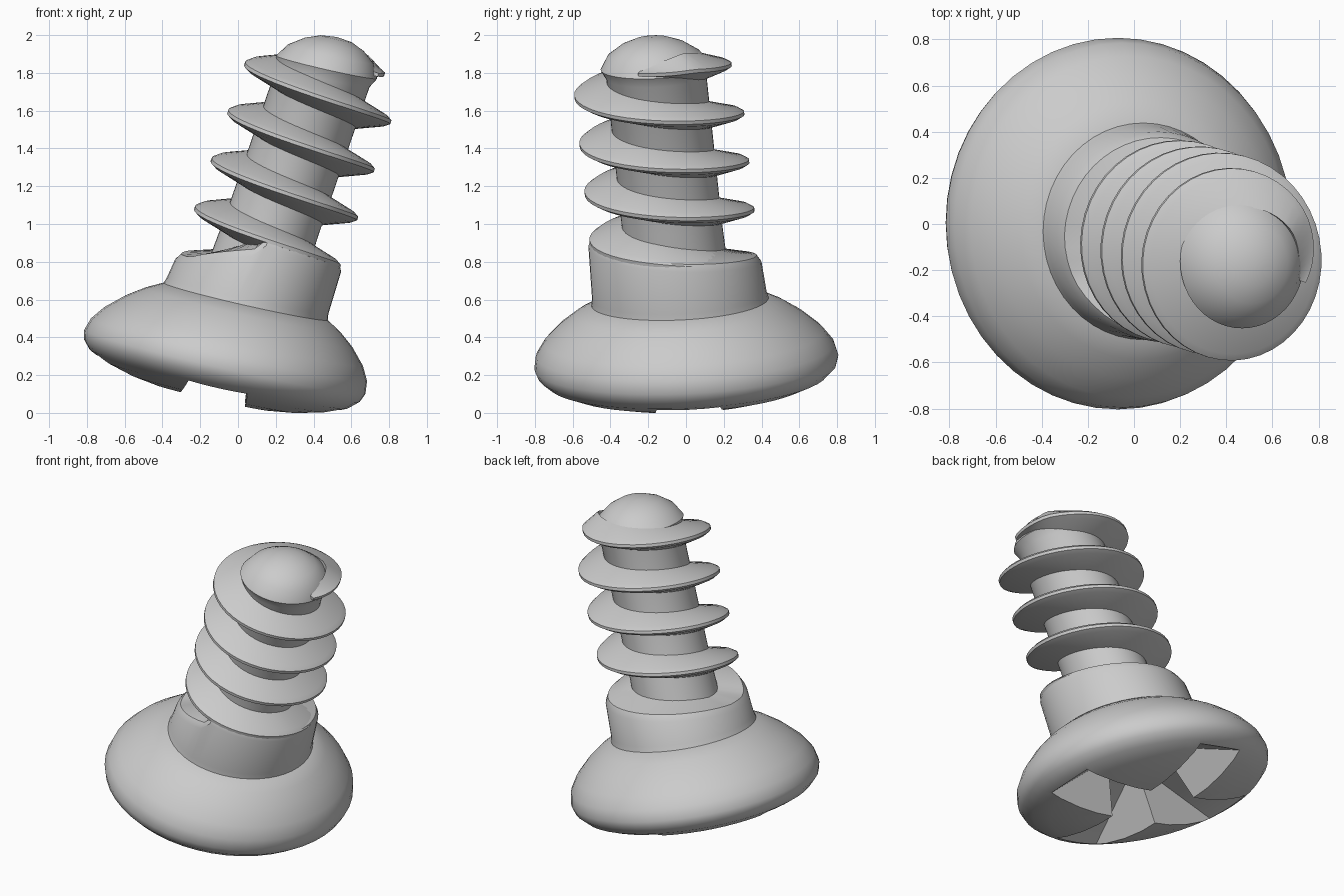
import bpy, bmesh, math
from mathutils import Matrix

cube = bpy.data.objects.get("Cube")
if cube:
    bpy.data.objects.remove(cube, do_unlink=True)

# One grey metal for the whole screw
steel = bpy.data.materials.new("grey_metal")
steel.use_nodes = True
GREY = (0.6, 0.6, 0.6, 1)
steel.diffuse_color = GREY
steel.node_tree.nodes["Principled BSDF"].inputs["Base Color"].default_value = GREY

# Leaning frame shared by all parts: two cross directions, leaning axis, foot
LEAN = Matrix(((0.925, 0, 0.345, -0.163),
               (0, 1, -0.105, 0.03),
               (-0.21, 0.045, 1, 0),
               (0, 0, 0, 1)))
SEG = 48
PITCH = 0.255
TURN = 2 * math.pi


def finish(name, bm):
    """Lean the mesh and turn it into a named object."""
    bm.transform(LEAN)
    bmesh.ops.recalc_face_normals(bm, faces=bm.faces)
    mesh = bpy.data.meshes.new(name)
    bm.to_mesh(mesh)
    bm.free()
    mesh.materials.append(steel)
    obj = bpy.data.objects.new(name, mesh)
    bpy.context.collection.objects.link(obj)
    return obj


def activate(obj):
    bpy.ops.object.select_all(action='DESELECT')
    obj.select_set(True)
    bpy.context.view_layer.objects.active = obj


def smooth(obj):
    activate(obj)
    bpy.ops.object.shade_smooth_by_angle(angle=math.radians(35))


def sweep(name, angles, section, closed_turn, closed_section):
    """Skin the (radius, height) section given for each angle."""
    bm = bmesh.new()
    cols = [[bm.verts.new((r * math.cos(a), r * math.sin(a), h)) for r, h in section(a)]
            for a in angles]
    n = len(cols[0])
    for i in range(len(cols) if closed_turn else len(cols) - 1):
        p, q = cols[i], cols[(i + 1) % len(cols)]
        for j in range(n if closed_section else n - 1):
            k = (j + 1) % n
            bm.faces.new((p[j], q[j], q[k], p[k]))
    if closed_section:
        bm.faces.new(cols[0])
        bm.faces.new(cols[-1])
    bmesh.ops.remove_doubles(bm, verts=bm.verts, dist=0.0001)
    bmesh.ops.holes_fill(bm, edges=bm.edges, sides=0)
    return finish(name, bm)


def revolve(name, profile):
    return sweep(name, [TURN * i / SEG for i in range(SEG)], lambda a: profile, True, False)


def helix(a):
    return 0.867 - PITCH * a / TURN


# Domed head with a rounded rim
head = revolve("head", [(0, 0.075), (0.36, 0.085), (0.5, 0.105), (0.64, 0.14), (0.74, 0.18),
                        (0.79, 0.225), (0.805, 0.27), (0.79, 0.335), (0.74, 0.405),
                        (0.65, 0.485), (0.56, 0.545), (0.47, 0.59), (0, 0.62)])


# Cross-shaped drive recess: two tapered slots that deepen to the centre
def slot_cutter(name, turn):
    bm = bmesh.new()
    bmesh.ops.create_cube(bm, size=2)
    for v in bm.verts:
        deep = v.co.z > 0
        v.co.x *= 0.13 if deep else 1.04
        v.co.y *= 0.12 if deep else 0.2
        v.co.z = 0.43 if deep else 0.0
    bm.transform(Matrix.Rotation(turn, 4, 'Z'))
    return finish(name, bm)


for i in range(2):
    cutter = slot_cutter("slot_cutter", i * math.pi / 2)
    cutter.hide_render = True
    cut = head.modifiers.new("slot", 'BOOLEAN')
    cut.operation = 'DIFFERENCE'
    cut.solver = 'EXACT'
    cut.object = cutter
    activate(head)
    bpy.ops.object.modifier_apply(modifier=cut.name)
    bpy.data.objects.remove(cutter, do_unlink=True)
smooth(head)

# Shank with a domed tip
smooth(revolve("shank", [(0, 0.5), (0.28, 0.5), (0.265, 1.0), (0.265, 1.78), (0.29, 1.83),
                         (0.245, 1.9), (0.17, 1.95), (0.09, 1.98), (0, 1.99)]))


# Collar whose top follows the last turn of the thread
def collar_section(a):
    top = helix(min(a, math.pi))
    ramp_start = 1.15 * math.pi
    if a > ramp_start:
        top += (a - ramp_start) / (0.35 * math.pi) * 0.14
    return [(0.2, 0.52), (0.48, 0.55), (0.462, 0.62), (0.452, top - 0.025),
            (0.43, top + 0.012), (0.2, top + 0.07)]


smooth(sweep("collar", [TURN * i / SEG - math.pi / 2 for i in range(SEG)],
             collar_section, True, False))

# Thread winding down from the tip and fading into the collar
START, END = -4 * TURN - 0.3, 2.2


def thread_section(a):
    grow = min(1, (a - START) / (0.6 * TURN))
    fade = min(1, (END - a) / 2.5)
    r = 0.3 + 0.143 * math.sin(grow * math.pi / 2) - 0.03 * (1 - fade)
    root = 0.075 * min(1, 0.35 + 2.5 * grow)
    rim = 0.36 * root
    h = helix(a) - 0.045 * max(0, 1 - 4 * grow) - 0.03 * (1 - fade)
    return [(0.24, h + root), (r - 0.03, h + rim), (r, h + 0.008),
            (r, h - 0.01), (r - 0.03, h - rim), (0.24, h - root)]


STEPS = 4 * SEG
smooth(sweep("thread", [START + (END - START) * i / STEPS for i in range(STEPS + 1)],
             thread_section, False, True))
